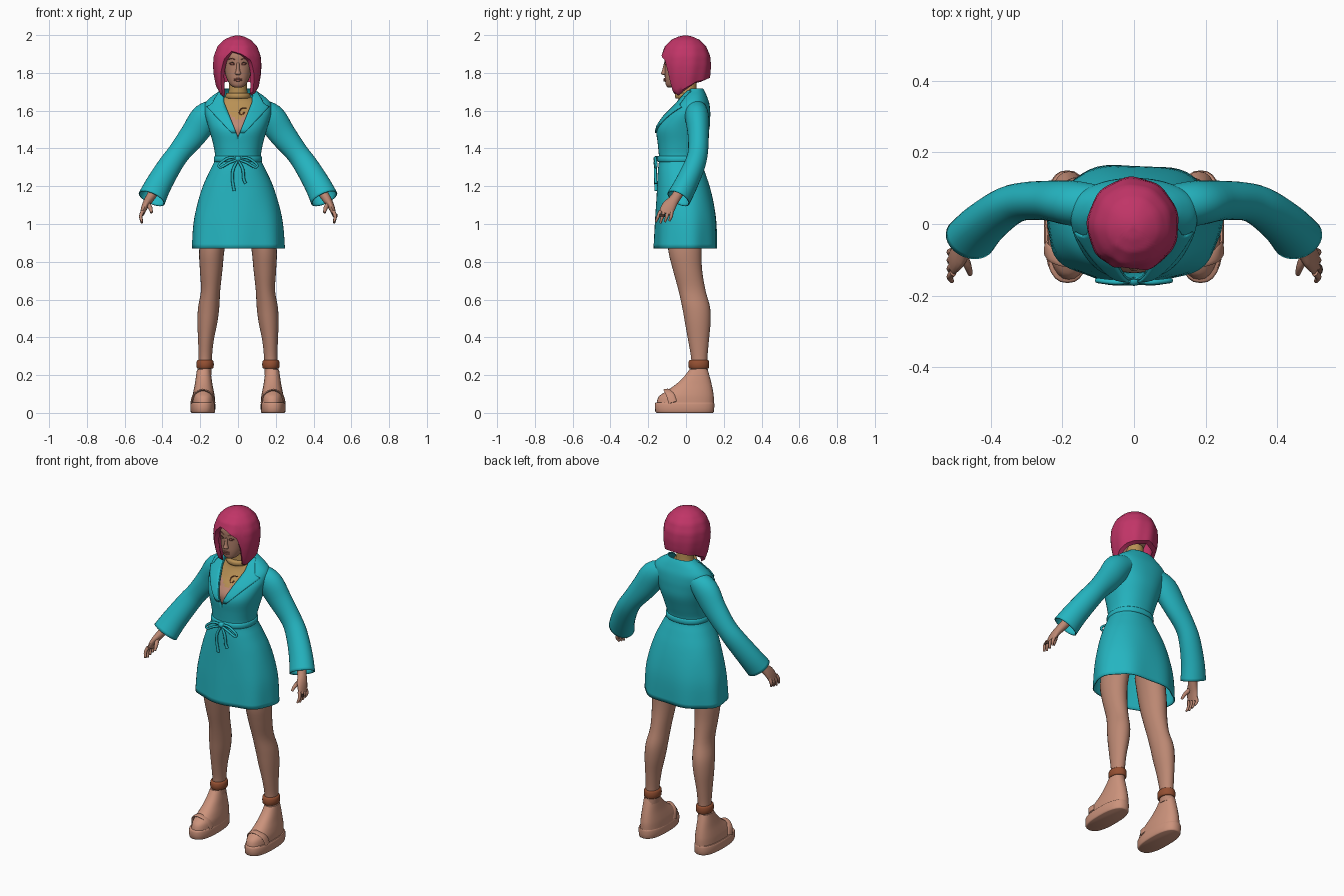
import bpy, bmesh, math
from mathutils import Vector


def material(name, rgb):
    m = bpy.data.materials.new(name)
    m.diffuse_color = (*rgb, 1)
    return m


TEAL = material("teal_cloth", (0.018, 0.46, 0.53))
HAIR = material("magenta_hair", (0.53, 0.035, 0.135))
SKIN = material("skin", (0.50, 0.245, 0.17))
FACE = material("face_skin", (0.44, 0.215, 0.145))
GOLD = material("gold_top", (0.48, 0.28, 0.09))
SHOE = material("shoe_leather", (0.60, 0.29, 0.20))
BROWN = material("brown_strap", (0.30, 0.08, 0.032))
DARK = material("dark_brown", (0.07, 0.035, 0.025))
LIPS = material("lips", (0.33, 0.11, 0.085))


def resample(rows, k):
    """Catmull-Rom refinement of a list of number tuples."""
    out = []
    for i in range(len(rows) - 1):
        a, b = rows[max(i - 1, 0)], rows[i]
        c, d = rows[i + 1], rows[min(i + 2, len(rows) - 1)]
        for j in range(k):
            t = j / k
            out.append(tuple(
                q + 0.5 * t * (r - p + t * (2 * p - 5 * q + 4 * r - s + t * (3 * (q - r) + s - p)))
                for p, q, r, s in zip(a, b, c, d)))
    return out + [rows[-1]]


def interp(table, v):
    for (a, fa), (b, fb) in zip(table, table[1:]):
        if a <= v <= b:
            return fa + (fb - fa) * (v - a) / (b - a)
    return table[-1][1] if v > table[-1][0] else table[0][1]


def grid(name, rows, mat, closed=True, caps=True, solid=0.0, angle=50):
    """Skin rows of points into a smooth surface."""
    bm = bmesh.new()
    vs = [[bm.verts.new(p) for p in row] for row in rows]
    n = len(rows[0])
    for a, b in zip(vs, vs[1:]):
        for j in range(n if closed else n - 1):
            k = (j + 1) % n
            bm.faces.new((a[j], a[k], b[k], b[j]))
    if caps:
        bm.faces.new(vs[0])
        bm.faces.new(vs[-1])
    bmesh.ops.remove_doubles(bm, verts=bm.verts, dist=1e-5)
    bmesh.ops.recalc_face_normals(bm, faces=bm.faces)
    me = bpy.data.meshes.new(name)
    bm.to_mesh(me)
    bm.free()
    ob = bpy.data.objects.new(name, me)
    bpy.context.collection.objects.link(ob)
    me.materials.append(mat)
    if solid:
        mod = ob.modifiers.new("thickness", "SOLIDIFY")
        mod.thickness, mod.offset = solid, 0
    bpy.ops.object.select_all(action="DESELECT")
    bpy.context.view_layer.objects.active = ob
    ob.select_set(True)
    bpy.ops.object.shade_smooth_by_angle(angle=math.radians(angle))
    return ob


def section(ring, a, p=2.0, grow=0.0):
    """Point on a rounded ring (z, half width, front y, back y); angle 0 is the front."""
    z, hx, yf, yb = ring[:4]
    sx, cx = math.sin(a), math.cos(a)
    x = math.copysign(abs(sx) ** (2 / p), sx) * (hx + grow)
    y = (yf + yb) / 2 - math.copysign(abs(cx) ** (2 / p), cx) * ((yb - yf) / 2 + grow)
    return Vector((x, y, z))


def loft(name, rings, mat, cx=None, n=28, k=4, p=2.0, **kw):
    rows = []
    for r in resample(rings, k):
        off = Vector((r[4] if len(r) > 4 else (cx or 0), 0, 0))
        rows.append([section(r, math.tau * j / n, p) + off for j in range(n)])
    return grid(name, rows, mat, **kw)


def tube(name, path, mat, n=12, k=4, ref=(0, 1, 0), **kw):
    """Tube along (x, y, z, radius across, radius along ref)."""
    pts = resample([q if len(q) == 5 else (*q, q[3]) for q in path], k)
    rows = []
    for i, q in enumerate(pts):
        t = Vector(pts[min(i + 1, len(pts) - 1)][:3]) - Vector(pts[max(i - 1, 0)][:3])
        u = t.cross(Vector(ref)).normalized()
        w = u.cross(t).normalized()
        rows.append([Vector(q[:3]) + u * q[3] * math.cos(math.tau * j / n)
                     + w * q[4] * math.sin(math.tau * j / n) for j in range(n)])
    return grid(name, rows, mat, **kw)


# Robe body with a V opening at the front
ROBE = resample([(0.87, 0.242, -0.165, 0.163), (1.0, 0.234, -0.16, 0.16), (1.1, 0.214, -0.155, 0.146),
                 (1.2, 0.183, -0.15, 0.122), (1.28, 0.147, -0.146, 0.095), (1.345, 0.119, -0.14, 0.075),
                 (1.42, 0.128, -0.146, 0.095), (1.50, 0.150, -0.153, 0.12), (1.56, 0.167, -0.122, 0.125),
                 (1.60, 0.174, -0.088, 0.125), (1.64, 0.170, -0.05, 0.12), (1.675, 0.135, -0.022, 0.108),
                 (1.70, 0.098, -0.005, 0.097), (1.715, 0.078, 0.005, 0.088)], 4)
P = 2.25


def edge_angle(ring, x):
    return math.asin(min(max(x, 0) / ring[1], 0.96) ** (P / 2))


def opening(z):
    return min(max(z - 1.46, 0) * 0.4, 0.074)


rows = []
for r in ROBE:
    g = edge_angle(r, opening(r[0]))
    fade = max(0, (1.15 - r[0]) / 0.28)
    row = []
    for j in range(65):
        a = g + (math.tau - 2 * g) * j / 64
        row.append(section(r, a, P, 0.005 * fade * math.cos(7 * a + 0.6)))
    rows.append(row)
grid("robe_body", rows, TEAL, closed=False, caps=False, solid=0.006)

# Lapels following the opening
for s in (-1, 1):
    rows = []
    for r in ROBE:
        z = r[0]
        if z < 1.465 or z > 1.705:
            continue
        w = interp([(1.46, 0.012), (1.62, 0.095), (1.635, 0.06), (1.70, 0.02)], z)
        a, b = edge_angle(r, opening(z)), edge_angle(r, opening(z) + w)
        rows.append([Vector((s * q.x, q.y, q.z)) for q in
                     (section(r, a + (b - a) * j / 6, P, 0.007) for j in range(7))])
    grid("lapel", rows, TEAL, closed=False, caps=False, solid=0.007)

# Belt with bow
loft("belt", [(1.328, 0.122, -0.146, 0.081), (1.334, 0.128, -0.151, 0.086),
              (1.354, 0.127, -0.151, 0.086), (1.36, 0.121, -0.146, 0.082)], TEAL, n=48, k=2, p=P)
tube("belt_knot", [(-0.02, -0.153, 1.345, 0.008), (0, -0.157, 1.345, 0.016), (0.02, -0.153, 1.345, 0.008)], TEAL)
for s, drop, tip in ((-1, 1.175, -0.02), (1, 1.215, 0.04)):
    tube("bow_loop", [(0, -0.158, 1.345, 0.006), (s * 0.05, -0.163, 1.35, 0.007), (s * 0.1, -0.158, 1.315, 0.007),
                      (s * 0.09, -0.16, 1.30, 0.007), (s * 0.045, -0.165, 1.325, 0.007),
                      (0, -0.16, 1.34, 0.006)], TEAL, n=8)
    tube("bow_tail", [(0, -0.158, 1.34, 0.006), (s * 0.025, -0.162, 1.29, 0.008),
                      (s * 0.03, -0.161, 1.24, 0.008), (tip, -0.159, drop, 0.008)], TEAL, n=8)

# Chest and neck: bare skin low in the opening, gold above
chest = loft("chest_and_neck", [(1.40, 0.09, -0.11, 0.05), (1.5, 0.12, -0.137, 0.08), (1.56, 0.13, -0.106, 0.085),
                                (1.60, 0.125, -0.074, 0.085), (1.645, 0.105, -0.045, 0.08),
                                (1.675, 0.065, -0.04, 0.065), (1.70, 0.05, -0.04, 0.058),
                                (1.78, 0.046, -0.042, 0.055)], GOLD, n=48, k=8)
chest.data.materials.append(SKIN)
for f in chest.data.polygons:
    if f.center.z < 1.55 + 0.7 * abs(f.center.x):
        f.material_index = 1
loft("choker", [(1.664, 0.06, -0.052, 0.064), (1.67, 0.066, -0.058, 0.068),
                (1.688, 0.064, -0.058, 0.066), (1.694, 0.056, -0.05, 0.062)], GOLD, k=2)
tube("pendant", [(0.045, -0.068, 1.615, 0.003), (0.02, -0.075, 1.612, 0.003), (0.006, -0.085, 1.59, 0.003),
                 (0.02, -0.09, 1.578, 0.003), (0.034, -0.082, 1.592, 0.003)], BROWN, n=6)

# Head and facial features
loft("head", [(1.722, 0.018, -0.095, -0.05), (1.735, 0.04, -0.106, -0.02), (1.77, 0.06, -0.112, 0.03),
              (1.81, 0.071, -0.113, 0.06), (1.85, 0.076, -0.113, 0.075), (1.90, 0.078, -0.113, 0.08),
              (1.95, 0.06, -0.08, 0.06)], FACE, p=2.2)
loft("nose", [(1.788, 0.008, -0.118, -0.10), (1.796, 0.016, -0.132, -0.10), (1.815, 0.010, -0.126, -0.10),
              (1.855, 0.007, -0.116, -0.10)], FACE, n=12)
for z, h in ((1.768, 0.005), (1.76, 0.006)):
    tube("lip", [(-0.02, -0.108, z, 0.002), (0, -0.114, z, h), (0.02, -0.108, z, 0.002)], LIPS, n=8)
for s in (-1, 1):
    tube("eye", [(s * 0.017, -0.110, 1.845, 0.002), (s * 0.03, -0.107, 1.847, 0.006),
                 (s * 0.045, -0.099, 1.847, 0.002)], LIPS, n=8)
    tube("eyelid", [(s * 0.016, -0.112, 1.848, 0.0015), (s * 0.03, -0.111, 1.855, 0.002),
                    (s * 0.046, -0.101, 1.85, 0.0015)], DARK, n=6)
    tube("eyebrow", [(s * 0.014, -0.113, 1.869, 0.002), (s * 0.034, -0.108, 1.877, 0.003),
                     (s * 0.054, -0.094, 1.87, 0.0015)], LIPS, n=6)

# Bobbed hair with swept fringe and long front locks
LENGTH = [(-180, 1.775), (-120, 1.755), (-85, 1.72), (-62, 1.68), (-52, 1.70), (-45, 1.80), (-35, 1.87),
          (-15, 1.915), (10, 1.90), (35, 1.865), (45, 1.80), (52, 1.70), (65, 1.69), (90, 1.72),
          (120, 1.755), (180, 1.775)]
SHAPE = [(1.67, 0.72), (1.73, 0.88), (1.79, 0.97), (1.84, 1), (1.89, 0.97), (1.94, 0.82), (1.975, 0.56),
         (1.992, 0.28), (2.0, 0.0)]


def hair_row(t, k):
    row = []
    for j in range(96):
        d = -180 + 360 * j / 96
        a = math.radians(d)
        z = 2 - (2 - interp(LENGTH, d)) * t ** 1.6
        r = interp(SHAPE, z) * k * (1 + 0.018 * math.cos(9 * a + 3 * t) * t)
        row.append((-0.003 + r * 0.128 * math.sin(a), -0.003 - r * 0.134 * math.cos(a), z - (1 - k) * 0.05))
    return row


rows = [hair_row(0.06 + 0.94 * i / 20, 1) for i in range(21)]
rows += [hair_row(1 - 0.6 * i / 8, 0.8) for i in range(9)]
grid("bob_hair", rows, HAIR)

for s in (-1, 1):
    # Flared sleeve
    tube("sleeve", [(s * 0.10, 0.05, 1.61, 0.05, 0.055), (s * 0.17, 0.058, 1.565, 0.074, 0.06),
                    (s * 0.235, 0.065, 1.475, 0.068, 0.053), (s * 0.31, 0.063, 1.38, 0.057, 0.05),
                    (s * 0.36, 0.045, 1.31, 0.06, 0.053), (s * 0.42, 0.0, 1.21, 0.066, 0.058),
                    (s * 0.457, -0.04, 1.135, 0.072, 0.062)], TEAL, n=28, caps=False, solid=0.006)
    # Hand with fingers and thumb
    tube("hand", [(s * 0.40, 0.01, 1.24, 0.03, 0.03), (s * 0.465, -0.055, 1.14, 0.024, 0.027),
                  (s * 0.492, -0.09, 1.095, 0.018, 0.037), (s * 0.507, -0.108, 1.055, 0.012, 0.036)], SKIN, n=16)
    for i in range(4):
        o = -0.03 + 0.02 * i
        end = 1.005 + 0.006 * abs(i - 1)
        tube("finger", [(s * 0.505, -0.106 + o, 1.068, 0.010), (s * 0.515, -0.113 + o * 1.15, 1.04, 0.009),
                        (s * 0.508, -0.124 + o * 1.2, end, 0.006)], SKIN, n=8)
    tube("thumb", [(s * 0.48, -0.085, 1.11, 0.014), (s * 0.464, -0.118, 1.085, 0.011),
                   (s * 0.458, -0.14, 1.06, 0.007)], SKIN, n=8)
    # Leg
    loft("leg", [(1.02, 0.07, -0.10, 0.09, s * 0.115), (0.87, 0.067, -0.095, 0.083, s * 0.138),
                 (0.76, 0.06, -0.07, 0.085, s * 0.142), (0.65, 0.051, -0.04, 0.103, s * 0.145),
                 (0.56, 0.056, -0.02, 0.127, s * 0.155), (0.48, 0.053, -0.006, 0.13, s * 0.162),
                 (0.38, 0.041, 0.012, 0.121, s * 0.17), (0.28, 0.035, 0.028, 0.113, s * 0.174),
                 (0.2, 0.036, 0.02, 0.118, s * 0.176)], SKIN)
    # Ankle strap
    loft("ankle_strap", [(0.234, 0.038, 0.022, 0.116), (0.24, 0.045, 0.014, 0.122),
                         (0.272, 0.045, 0.014, 0.122), (0.28, 0.038, 0.022, 0.116)], BROWN, cx=s * 0.174, k=2)
    # Wedge sandal: platform, upper, toe band
    loft("platform_sole", [(0.0, 0.060, -0.155, 0.142), (0.008, 0.065, -0.163, 0.148),
                           (0.045, 0.066, -0.165, 0.15), (0.055, 0.062, -0.160, 0.148)],
         SHOE, cx=s * 0.186, k=2, p=2.5)
    loft("shoe_upper", [(0.045, 0.061, -0.157, 0.147), (0.085, 0.059, -0.145, 0.147), (0.115, 0.054, -0.105, 0.143),
                        (0.15, 0.047, -0.055, 0.136), (0.19, 0.041, -0.012, 0.126),
                        (0.23, 0.035, 0.018, 0.115)], SHOE, cx=s * 0.182, p=2.3)
    tube("toe_band", [(s * 0.186 - 0.06, -0.07, 0.055, 0.006, 0.022), (s * 0.186 - 0.045, -0.085, 0.10, 0.006, 0.022),
                      (s * 0.186, -0.098, 0.122, 0.006, 0.022), (s * 0.186 + 0.045, -0.085, 0.10, 0.006, 0.022),
                      (s * 0.186 + 0.06, -0.07, 0.055, 0.006, 0.022)], SHOE)

# Finger ring on one hand
loft("finger_ring", [(1.038, 0.012, -0.142, -0.112), (1.046, 0.014, -0.144, -0.110),
                     (1.054, 0.012, -0.142, -0.112)], DARK, cx=0.514, n=12, k=2)
